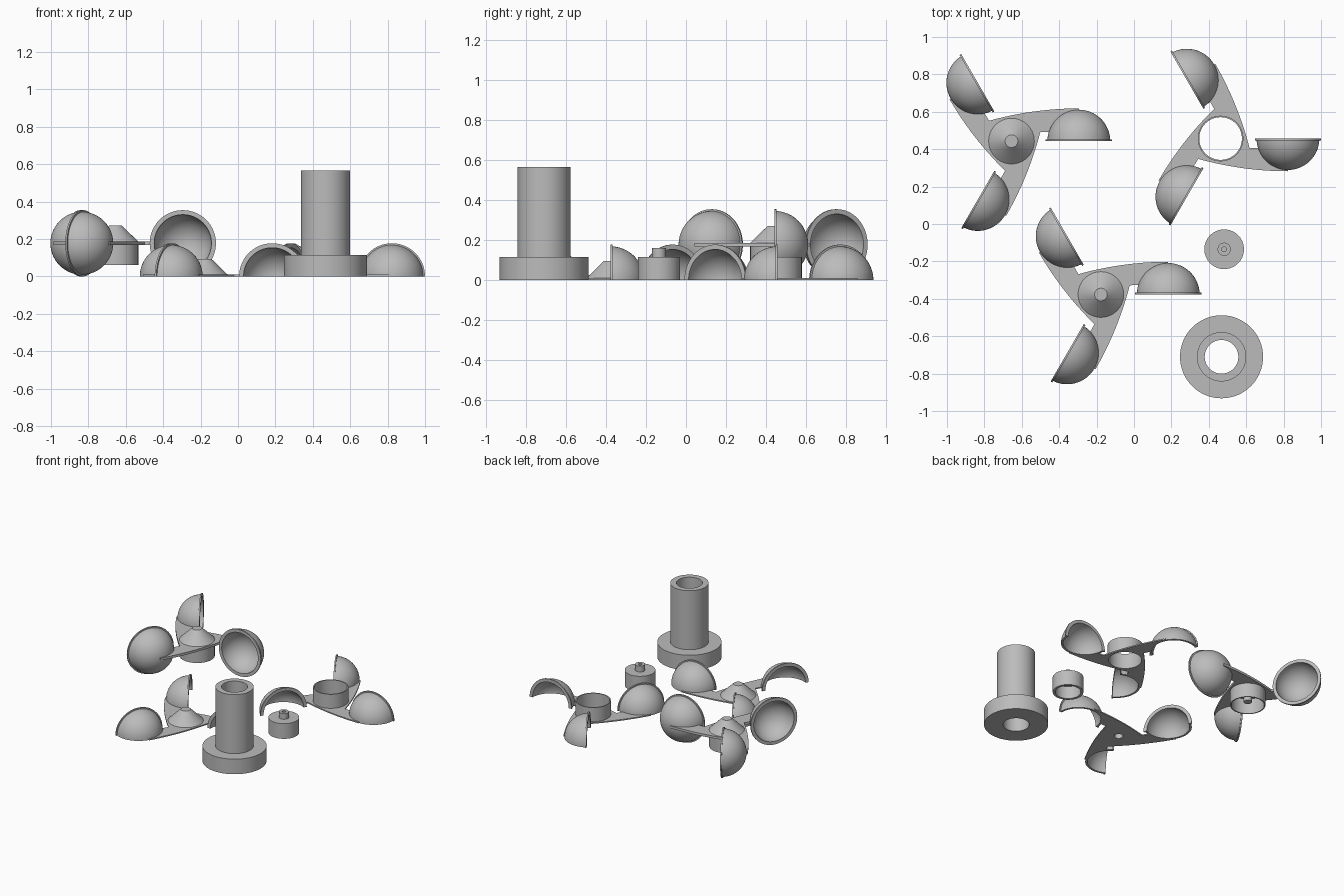
import bpy, bmesh, math
from mathutils import Matrix, Vector

if "Cube" in bpy.data.objects:
    bpy.data.objects.remove(bpy.data.objects["Cube"])

grey = bpy.data.materials.new("plain_grey")
grey.diffuse_color = (0.5, 0.5, 0.5, 1)
grey.use_nodes = True
grey.node_tree.nodes["Principled BSDF"].inputs["Base Color"].default_value = grey.diffuse_color
SEG = 64
CUP_X, R_OUT, R_IN, R_RIM = 0.36, 0.168, 0.153, 0.177   # cup offset and radii
HUB_R = 0.122
T = 0.009                                               # arm plate thickness


def finish(bm, name, matrix):
    """Turn a bmesh into a smooth-by-angle object."""
    bmesh.ops.remove_doubles(bm, verts=bm.verts, dist=1e-5)
    bm.transform(matrix)
    bmesh.ops.recalc_face_normals(bm, faces=bm.faces)
    me = bpy.data.meshes.new(name)
    bm.to_mesh(me)
    bm.free()
    me.materials.append(grey)
    ob = bpy.data.objects.new(name, me)
    bpy.context.collection.objects.link(ob)
    bpy.ops.object.select_all(action='DESELECT')
    ob.select_set(True)
    bpy.context.view_layer.objects.active = ob
    bpy.ops.object.shade_smooth_by_angle(angle=math.radians(30))


def lathe(name, profile, matrix, turn=2 * math.pi):
    """Revolve a closed (radius, height) outline around z."""
    bm = bmesh.new()
    full = turn > 6
    n = SEG if full else SEG // 2
    rings = [[bm.verts.new((r * math.cos(turn * i / n), r * math.sin(turn * i / n), z))
              for r, z in profile] for i in range(n if full else n + 1)]
    m = len(profile)
    for i in range(n):
        a, b = rings[i], rings[(i + 1) % len(rings)]
        for j in range(m):
            k = (j + 1) % m
            if profile[j][0] or profile[k][0]:
                bm.faces.new((a[j], a[k], b[k], b[j]))
    if not full:
        bm.faces.new(rings[0])
        bm.faces.new(rings[-1])
    finish(bm, name, matrix)


def arm_plate(name, matrix):
    """Three swept arms in one thin plate with a hole for the hub."""
    one = [(0.36 - 0.48 * (1 - t / 14), 0.175 - 0.066 * (1 - t / 14) ** 2) for t in range(15)]
    end = math.pi - math.asin(0.05 / 0.16)
    for i in range(13):                                  # edge hugging the cup
        a = math.pi / 2 + (end - math.pi / 2) * i / 12
        one.append((CUP_X + 0.16 * math.cos(a), 0.16 * math.sin(a)))
    bm = bmesh.new()
    outline = []
    for k in (0, 2, 1):
        rot = Matrix.Rotation(k * math.tau / 3, 3, 'Z')
        outline += [rot @ Vector((x, y, 0)) for x, y in one]
    hole = [Vector((HUB_R * math.cos(math.tau * i / SEG), HUB_R * math.sin(math.tau * i / SEG), 0))
            for i in range(SEG)]
    edges = []
    for loop in (outline, hole):
        vs = [bm.verts.new(p) for p in loop]
        edges += [bm.edges.new((vs[i], vs[(i + 1) % len(vs)])) for i in range(len(vs))]
    bmesh.ops.triangle_fill(bm, edges=edges, use_beauty=True, normal=(0, 0, 1))
    ext = bmesh.ops.extrude_face_region(bm, geom=bm.faces[:], use_keep_orig=True)
    top = [g for g in ext['geom'] if isinstance(g, bmesh.types.BMVert)]
    bmesh.ops.translate(bm, verts=top, vec=(0, 0, T))
    finish(bm, name, matrix)


def cups(name, matrix, turn):
    """Three hollow cups with a small rim; half a turn gives the split version."""
    arc = [math.pi / 2 * i / 16 for i in range(17)]
    a0 = math.asin(0.01 / R_OUT)
    prof = [(R_RIM, 0), (R_RIM, 0.01)]
    for i in range(17):
        a = a0 + (math.pi / 2 - a0) * i / 16
        prof.append((R_OUT * math.cos(a) if i < 16 else 0, R_OUT * math.sin(a)))
    prof += [(R_IN * math.cos(a) if a < 1.57 else 0, R_IN * math.sin(a)) for a in reversed(arc)]
    # lathe axis z becomes +y, half turn lies above the plate
    stand = Matrix(((-1, 0, 0, CUP_X), (0, 0, 1, 0), (0, 1, 0, 0), (0, 0, 0, 1)))
    for k in range(3):
        lathe(f"{name}_{k + 1}", prof, matrix @ Matrix.Rotation(k * math.tau / 3, 4, 'Z') @ stand, turn)


def place(x, y, z=0, mirror=(1, 1, 1)):
    return Matrix.Translation((x, y, z)) @ Matrix.Diagonal((*mirror, 1))


cone = [(HUB_R, 0), (HUB_R, T), (0.034, 0.094), (0, 0.094)]
ring = [(HUB_R, 0), (HUB_R, 0.116), (0.114, 0.116), (0.114, 0)]

# Assembled rotor: cone hub above, ring hub below, full cups
up = place(-0.655, 0.443, 0.177)
down = place(-0.655, 0.443, 0.177, (1, 1, -1))
cups("rotor_cup", up, math.tau)
arm_plate("rotor_upper_arms", up)
arm_plate("rotor_lower_arms", down)
lathe("rotor_cone_hub", cone + [(0, 0)], up)
lathe("rotor_ring_hub", ring, down)
lathe("rotor_axle_pin", [(0, 0), (0.028, 0), (0.028, 0.09), (0, 0.09)], down)

# Separate upper half of the rotor, with a pin socket under the cone
m = place(-0.177, -0.377)
cups("upper_half_cup", m, math.pi)
arm_plate("upper_half_arms", m)
lathe("upper_half_cone_hub", cone + [(0, 0.05), (0.03, 0.05), (0.03, 0)], m)

# Separate lower half, mirrored, with an open ring hub
m = place(0.463, 0.457, 0, (1, -1, 1))
cups("lower_half_cup", m, math.pi)
arm_plate("lower_half_arms", m)
lathe("lower_half_ring_hub", ring, m)

# Bearing cap with a drilled pin on top and an open underside
lathe("bearing_cap", [(0.106, 0), (0.106, 0.116), (0.035, 0.116), (0.035, 0.16), (0.013, 0.16),
                      (0.013, 0.125), (0, 0.125), (0, 0.095), (0.088, 0.095), (0.088, 0)],
      place(0.482, -0.135))

# Hollow mast with a wide foot
lathe("mast", [(0.222, 0), (0.222, 0.115), (0.132, 0.115), (0.132, 0.565), (0.09, 0.565), (0.09, 0)],
      place(0.468, -0.71))
